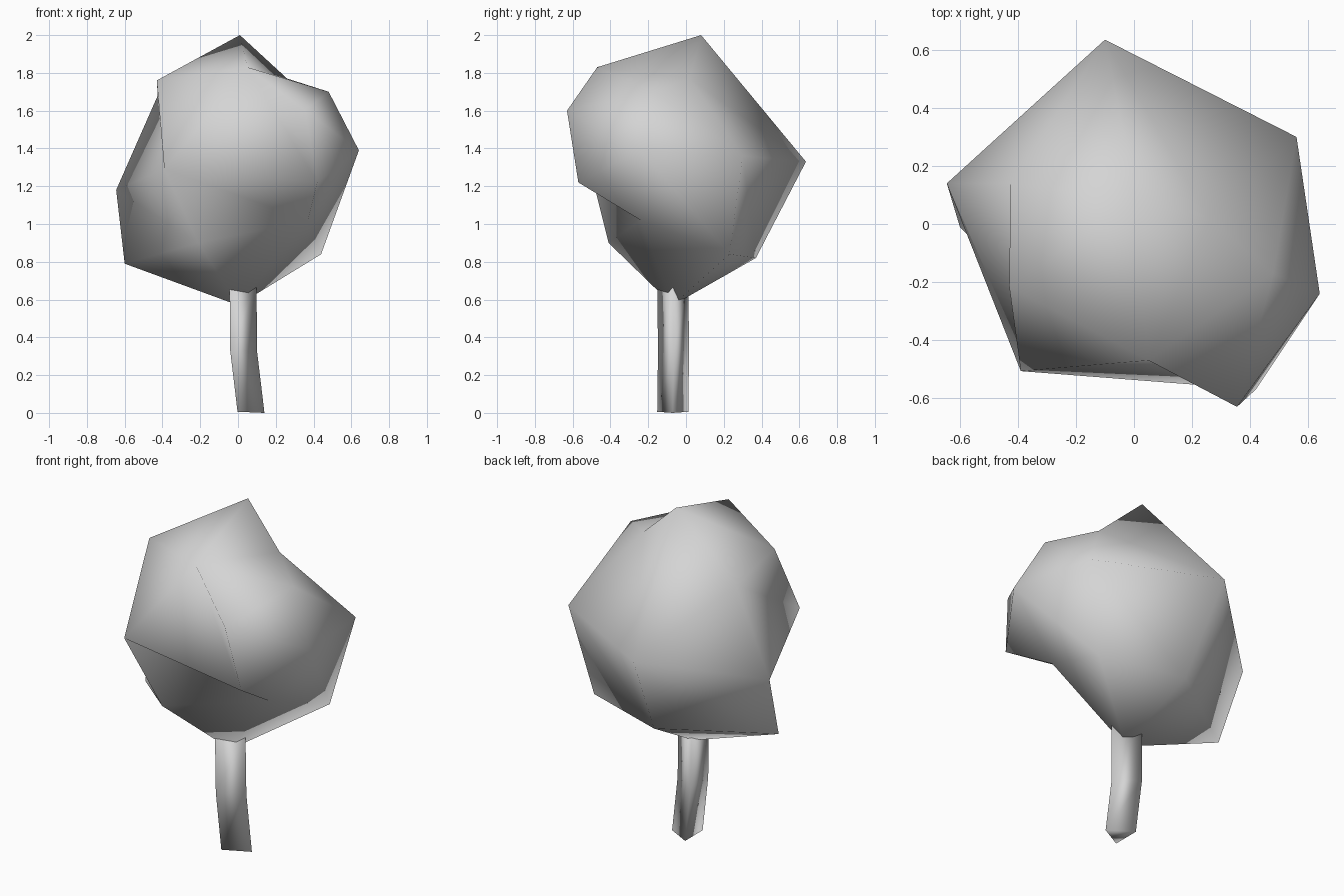
import bpy, math
from itertools import combinations
from mathutils import Vector

cube = bpy.data.objects.get("Cube")
if cube:
    bpy.data.objects.remove(cube, do_unlink=True)

grey = bpy.data.materials.new("plain_grey")
grey.use_nodes = True
grey.diffuse_color = (0.66, 0.66, 0.66, 1)
grey.node_tree.nodes["Principled BSDF"].inputs["Base Color"].default_value = grey.diffuse_color


def build(name, points, faces):
    """Make a smooth shaded grey object."""
    mesh = bpy.data.meshes.new(name)
    mesh.from_pydata([tuple(p) for p in points], [], faces)
    mesh.update()
    mesh.materials.append(grey)
    mesh.shade_smooth()
    obj = bpy.data.objects.new(name, mesh)
    bpy.context.collection.objects.link(obj)


def wrap(points):
    """Triangles of the tightest convex skin around named points, facing out."""
    faces = []
    for i, j, k in combinations(points, 3):
        a, b, c = points[i], points[j], points[k]
        normal = (b - a).cross(c - a)
        sides = [normal.dot(p - a) for n, p in points.items() if n not in (i, j, k)]
        if max(sides) < 0:
            faces.append((i, j, k))
        elif min(sides) > 0:
            faces.append((i, k, j))
    return faces


def swap(face, old, new):
    return tuple(new if v == old else v for v in face)


def dent(points, faces, name, corner):
    """Split the edge nearest to a new corner and pull it onto the corner."""
    corner = Vector(corner)

    def distance(edge):
        a, b = points[edge[0]], points[edge[1]]
        t = (corner - a).dot(b - a) / (b - a).length_squared
        return (a.lerp(b, min(max(t, 0), 1)) - corner).length

    edges = {tuple(sorted(pair)) for f in faces for pair in combinations(f, 2)}
    i, j = min(sorted(edges), key=distance)
    points[name] = corner
    result = []
    for f in faces:
        if i in f and j in f:
            result += [swap(f, i, name), swap(f, j, name)]
        else:
            result.append(f)
    return result


def crease(faces, p, q):
    """Turn the edge between two neighbouring triangles so it joins p and q."""
    for f, g in combinations(faces, 2):
        shared = set(f) & set(g)
        if len(shared) == 2 and (set(f) ^ set(g)) == {p, q}:
            i, j = shared
            tip = q if p in f else p
            kept = [h for h in faces if h not in (f, g)]
            return kept + [swap(f, i, tip), swap(f, j, tip)]
    return faces


# Crown: an uneven, faceted ball wrapped around its corner points
corners = {
    "peak": (.01, .08, 2), "top_front": (.05, -.47, 1.83),
    "top_right": (-.43, -.215, 1.76), "top_left": (.48, -.17, 1.7),
    "shoulder": (-.425, .14, 1.68), "nose": (.355, -.63, 1.6),
    "back": (-.1, .635, 1.33), "back_left": (.56, .3, 1.36),
    "left": (.64, -.24, 1.39), "chin": (.42, -.57, 1.22),
    "front_right": (-.39, -.507, 1.29), "right": (-.645, .14, 1.18),
    "low_right": (-.6, -.01, .79), "low_front": (-.21, -.41, .9),
    "low_left": (.44, .23, .84), "low_back": (-.05, .37, .82),
    "bottom": (0, -.07, .57)}
corners = {name: Vector(p) for name, p in corners.items()}
skin = wrap(corners)
skin = dent(corners, skin, "top_hollow", (.26, .02, 1.77))
skin = dent(corners, skin, "throat", (.37, -.24, 1.02))
for pair in [("top_hollow", "back"), ("shoulder", "front_right"),
             ("top_front", "chin"), ("throat", "low_front"),
             ("throat", "front_right"), ("right", "low_front"),
             ("back_left", "low_back")]:
    skin = crease(skin, *pair)
order = list(corners)
build("crown", corners.values(), [[order.index(n) for n in f] for f in skin])

# Trunk: a gently bent three-sided post
SIDES = 3
posts = []
for x, y, z in [(.045, -.07, .004), (.006, -.066, .33), (.003, -.07, .69)]:
    for i in range(SIDES):
        a = math.tau * i / SIDES
        posts.append((x + .095 * math.cos(a), y + .095 * math.sin(a),
                      z - .004 * math.cos(a)))
walls = [(r + i, r + (i + 1) % SIDES, r + SIDES + (i + 1) % SIDES, r + SIDES + i)
         for r in (0, SIDES) for i in range(SIDES)]
base = tuple(reversed(range(SIDES)))
cap = tuple(range(2 * SIDES, 3 * SIDES))
build("trunk", posts, walls + [base, cap])
